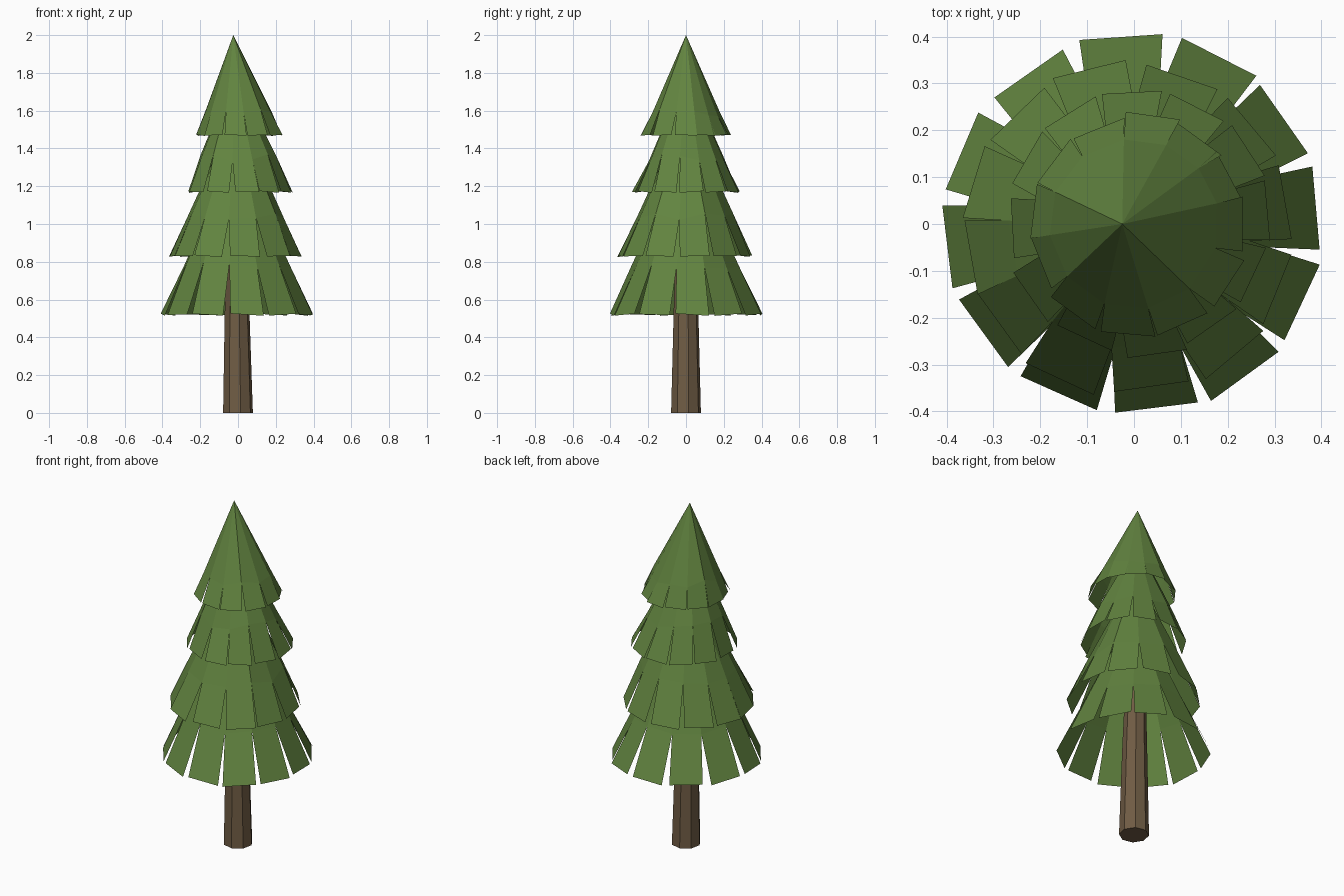
import bpy, bmesh, math, random
from mathutils import Vector

if "Cube" in bpy.data.objects:
    bpy.data.objects.remove(bpy.data.objects["Cube"])

random.seed(4)


def material(name, rgb):
    m = bpy.data.materials.new(name)
    m.diffuse_color = (*rgb, 1)
    m.use_nodes = True
    m.node_tree.nodes["Principled BSDF"].inputs["Base Color"].default_value = m.diffuse_color
    return m


green = material("needle green", (0.122, 0.231, 0.051))
brown = material("bark brown", (0.160, 0.107, 0.058))


def finish(bm, name, mat):
    me = bpy.data.meshes.new(name)
    bm.to_mesh(me)
    bm.free()
    me.materials.append(mat)
    bpy.context.collection.objects.link(bpy.data.objects.new(name, me))


def polar(c, r, a, z):
    return Vector((c[0] + r * math.cos(a), c[1] + r * math.sin(a), z))


# Trunk: tapered octagonal post leaning slightly left
bm = bmesh.new()
rings = []
for c, r, z in (((0, 0), 0.08, 0), ((-0.005, 0), 0.066, 0.55), ((-0.01, 0), 0.055, 0.9)):
    rings.append([bm.verts.new(polar(c, r, math.radians(10 + 45 * i), z)) for i in range(8)])
for lo, hi in zip(rings, rings[1:]):
    for i in range(8):
        j = (i + 1) % 8
        bm.faces.new((lo[i], lo[j], hi[j], hi[i]))
bm.faces.new(rings[0][::-1])
bm.faces.new(rings[-1])
finish(bm, "trunk", brown)


# Branch tier: open cone whose skirt is cut into flat flaps by V-shaped slits
def tier(name, centre, tip, ring_z, low_z, radius, width, angles):
    bm = bmesh.new()
    angles = sorted(math.radians(a % 360) for a in angles)
    n = len(angles)
    apex = bm.verts.new(tip)
    t = (tip[2] - ring_z) / (tip[2] - low_z)
    mid = [tip[k] + (centre[k] - tip[k]) * t for k in (0, 1)]
    ring = []
    for i in range(n):
        nxt = angles[(i + 1) % n] + (2 * math.pi if i == n - 1 else 0)
        ring.append(bm.verts.new(polar(mid, radius * t * 1.03, (angles[i] + nxt) / 2,
                                       ring_z + random.uniform(-0.02, 0.02))))
    for i, a in enumerate(angles):
        left, right = ring[i], ring[i - 1]
        bm.faces.new((apex, right, left))
        p = polar(centre, radius + random.uniform(-0.008, 0.008), a, low_z)
        side = Vector((-math.sin(a), math.cos(a), random.uniform(-0.08, 0.08))) * width / 2
        bm.faces.new((right, bm.verts.new(p - side), bm.verts.new(p + side), left))
    finish(bm, name, green)


tier("bottom_branches", (0, 0), (-0.01, 0, 1.40), 0.78, 0.52, 0.395, 0.178,
     [94, 63, 35, 5, -25, -54, -83, -114, -144, -173, 157, 125])
tier("lower_branches", (-0.01, -0.012), (-0.01, 0, 1.60), 1.04, 0.83, 0.345, 0.16,
     [104, 71, 40, 10, -22, -50, -82, -115, -144, -170, 163, 134])
tier("upper_branches", (0.01, 0.005), (-0.02, 0, 1.80), 1.35, 1.17, 0.277, 0.128,
     [93, 63, 33, 5, -25, -55, -82, -115, -145, -177, 150, 122])
tier("top_branches", (0.008, 0), (-0.025, 0, 2.0), 1.59, 1.47, 0.228, 0.117,
     [112, 82, 54, 28, 0, -33, -66, -95, -126, -158, 173, 143])
